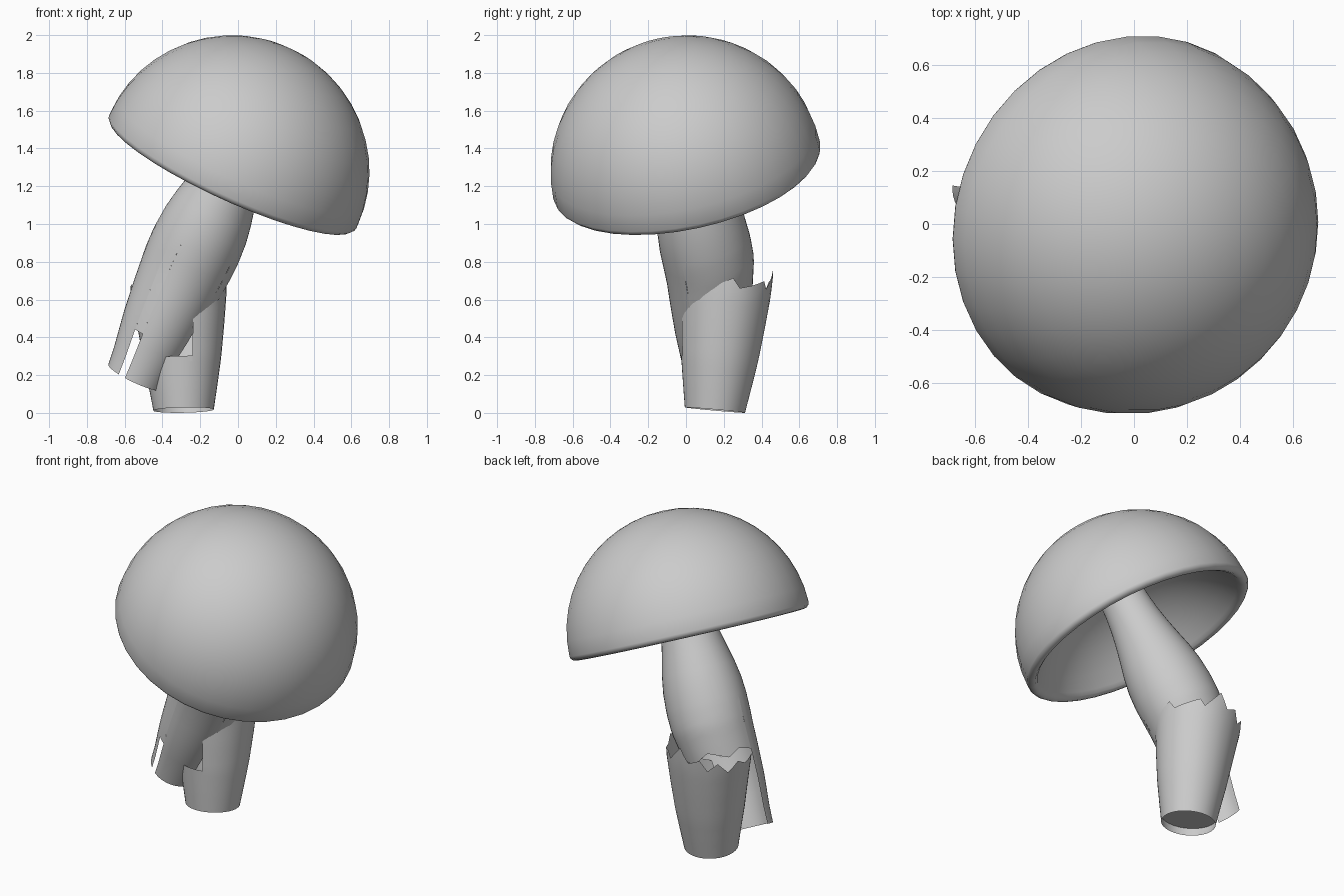
import bpy, bmesh, math
from mathutils import Vector, Matrix

if "Cube" in bpy.data.objects:
    bpy.data.objects.remove(bpy.data.objects["Cube"])

mat = bpy.data.materials.new("plain grey")
mat.diffuse_color = (0.6, 0.6, 0.6, 1)
mat.use_nodes = True
mat.node_tree.nodes["Principled BSDF"].inputs["Base Color"].default_value = mat.diffuse_color


def frame(origin, axis):
    """Local frame whose z runs along axis and x stays near world x."""
    n = Vector(axis).normalized()
    u = (Vector((1, 0, 0)) - n * n.x).normalized()
    m = Matrix((u, n.cross(u), n)).transposed().to_4x4()
    m.translation = Vector(origin)
    return m


def finish(name, bm, m):
    bmesh.ops.remove_doubles(bm, verts=bm.verts, dist=0.0005)
    bm.transform(m)
    me = bpy.data.meshes.new(name)
    bm.to_mesh(me)
    bm.free()
    me.materials.append(mat)
    for p in me.polygons:
        p.use_smooth = True
    ob = bpy.data.objects.new(name, me)
    bpy.context.collection.objects.link(ob)
    return ob


# stem radius against distance from its foot
RADII = [(-.1, .158), (0, .16), (.12, .18), (.27, .204), (.45, .224), (.62, .24), (.72, .243),
         (.83, .238), (.94, .22), (1.05, .194), (1.16, .17), (1.3, .145), (1.7, .12)]


def radius(d):
    for (a, ra), (b, rb) in zip(RADII, RADII[1:]):
        if d <= b:
            return ra + (rb - ra) * (d - a) / (b - a)
    return RADII[-1][1]


def torn_tube(bm, fixed, mid, spans, rows=8):
    """Open sheet tube from a straight end, through a shared ring at mid, to a torn end.
    Each span is (angle0, torn0, angle1, torn1)."""
    for a0, e0, a1, e1 in spans:
        cols = max(1, round((a1 - a0) / 8))
        grid = []
        for i in range(cols + 1):
            f = i / cols
            a, e = math.radians(a0 + (a1 - a0) * f), e0 + (e1 - e0) * f
            levels = [fixed + (mid - fixed) * j / rows for j in range(rows)]
            levels += [mid + (e - mid) * j / rows for j in range(rows + 1)]
            grid.append([bm.verts.new((radius(d) * math.cos(a), radius(d) * math.sin(a), d))
                         for d in levels])
        for c, k in zip(grid, grid[1:]):
            for j in range(2 * rows):
                q = (c[j], k[j], k[j + 1], c[j + 1])
                bm.faces.new(q if mid > fixed else q[::-1])


def revolve(bm, prof, seg):
    rings = [[bm.verts.new((r * math.cos(2 * math.pi * i / seg),
                            r * math.sin(2 * math.pi * i / seg), h))
              for i in range(seg)] for r, h in prof]
    for a, b in zip(rings, rings[1:]):
        for i in range(seg):
            j = (i + 1) % seg
            bm.faces.new((a[i], b[i], b[j], a[j]))


def chain(points):
    return [(a, e, b, f) for (a, e), (b, f) in zip(points, points[1:])]


# stump with a jagged top and a low gap at the front left
stump_top = chain([(-75, .48), (-55, .54), (-35, .57), (-10, .66), (8, .70), (18, .65),
                   (35, .67), (55, .70), (62, .66), (85, .77), (97, .68), (112, .71),
                   (122, .64), (135, .69), (150, .62), (165, .68), (180, .64), (195, .65),
                   (210, .64)])
stump_top.append((-150, .27, -75, .27))
bm = bmesh.new()
torn_tube(bm, 0, .24, stump_top)
for v in bm.verts:
    if v.co.x < 0:
        v.co.x *= 1 + .12 * (v.co.z / .65) ** 2
STUMP = frame((-.288, .153, .015), (-.02, .09, 1))
finish("stump", bm, STUMP)

# recessed disc closing the foot
bm = bmesh.new()
revolve(bm, [(0, .05), (.08, .05), (.167, .05)], 45)
finish("stump_foot", bm, STUMP)

# tilted upper stem with hanging strips, curving forward lower down
N = (.42, -.19, .887)
foot = Vector((-.04, .02, 1.27)) - Vector(N).normalized() * 1.16
strips = [(-182, -.035, -128, -.035), (-128, .22, -113, .22), (-113, -.035, -36, -.035)]
strips += chain([(-36, .4), (-10, .44), (15, .4), (45, .45), (75, .4), (105, .45),
                 (135, .4), (155, .44), (178, .42)])
bm = bmesh.new()
torn_tube(bm, 1.54, .75, strips)
for v in bm.verts:
    v.co.y -= .09 * max(0, (.6 - v.co.z) / .6)
finish("upper_stem", bm, frame(foot, N))

# hollow cap with a rounded lip and a shallow underside
R, H, r_in, h_in = .722, .712, .65, .36
q = [math.pi / 2 * i / 12 for i in range(13)]
prof = [(R * math.sin(t), H * math.cos(t)) for t in q]
prof += [(.718, -.014), (.704, -.028), (.685, -.032), (.665, -.02)]
prof += [(r_in * (1 - i / 12), h_in * (1 - (1 - i / 12) ** 2.5)) for i in range(13)]
bm = bmesh.new()
revolve(bm, prof, 36)
finish("cap", bm, frame((-.024, .003, 1.285), (.408, -.195, .892)))
